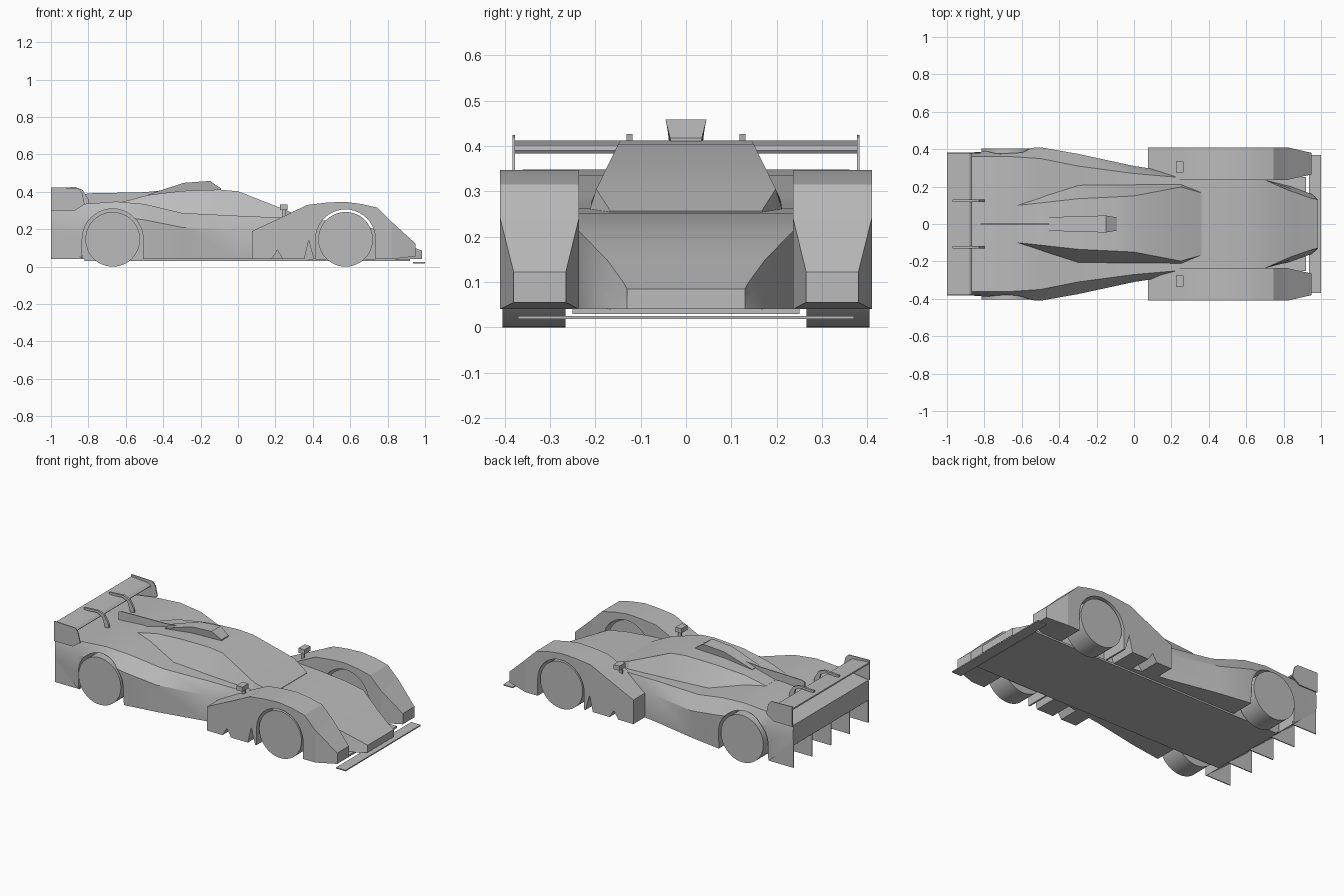
import bpy, bmesh, math

cube = bpy.data.objects.get("Cube")
if cube:
    bpy.data.objects.remove(cube, do_unlink=True)

grey = bpy.data.materials.new("plain_grey")
grey.use_nodes = True
grey.diffuse_color = (0.5, 0.5, 0.5, 1)
grey.node_tree.nodes["Principled BSDF"].inputs["Base Color"].default_value = (0.5, 0.5, 0.5, 1)


def skin(name, rings):
    """Join equal rings of points with quads and cap both ends."""
    bm = bmesh.new()
    loops = [[bm.verts.new(p) for p in ring] for ring in rings]
    n = len(loops[0])
    for a, b in zip(loops, loops[1:]):
        for i in range(n):
            j = (i + 1) % n
            bm.faces.new((a[i], a[j], b[j], b[i]))
    bm.faces.new(loops[0])
    bm.faces.new(loops[-1])
    bmesh.ops.recalc_face_normals(bm, faces=bm.faces)
    mesh = bpy.data.meshes.new(name)
    bm.to_mesh(mesh)
    bm.free()
    mesh.materials.append(grey)
    obj = bpy.data.objects.new(name, mesh)
    bpy.context.collection.objects.link(obj)
    return obj


def smooth(obj, angle=25):
    bpy.ops.object.select_all(action="DESELECT")
    bpy.context.view_layer.objects.active = obj
    obj.select_set(True)
    bpy.ops.object.shade_smooth_by_angle(angle=math.radians(angle))


def prism(name, profile, y0, y1):
    """Side profile (x, z) extruded across y."""
    return skin(name, [[(x, y, z) for x, z in profile] for y in (y0, y1)])


def loft(name, sections):
    """Symmetric sections: x, then half width and height pairs from bottom up."""
    rings = []
    for x, *v in sections:
        half = list(zip(v[::2], v[1::2]))
        rings.append([(x, y, z) for y, z in half] +
                     [(x, -y, z) for y, z in reversed(half)])
    return skin(name, rings)


def box(name, x0, x1, y0, y1, z0, z1):
    return prism(name, [(x0, z0), (x1, z0), (x1, z1), (x0, z1)], y0, y1)


def arch(cx, r, bottom):
    """Open wheel arch outline from rear foot to front foot."""
    pts = [(cx - r * math.cos(math.pi * i / 20), AXLE + r * math.sin(math.pi * i / 20))
           for i in range(21)]
    return [(cx - r, bottom)] + pts + [(cx + r, bottom)]


AXLE = 0.146
FRONT, REAR = 0.575, -0.67

# Main body from diffuser to nose
body = loft("body", [
    (-1.0, 0.37, 0.18, 0.375, 0.25, 0.37, 0.305),
    (-0.83, 0.38, 0.04, 0.385, 0.26, 0.36, 0.335),
    (-0.65, 0.39, 0.04, 0.40, 0.27, 0.36, 0.348),
    (-0.5, 0.40, 0.04, 0.41, 0.25, 0.35, 0.335),
    (-0.3, 0.37, 0.04, 0.375, 0.21, 0.31, 0.287),
    (0.0, 0.31, 0.04, 0.31, 0.20, 0.27, 0.272),
    (0.23, 0.275, 0.04, 0.275, 0.19, 0.25, 0.262),
    (0.4, 0.236, 0.04, 0.236, 0.19, 0.236, 0.252),
    (0.58, 0.236, 0.04, 0.236, 0.17, 0.236, 0.235),
    (0.7, 0.236, 0.04, 0.236, 0.15, 0.236, 0.212),
    (0.84, 0.20, 0.04, 0.19, 0.10, 0.175, 0.15),
    (0.95, 0.16, 0.04, 0.145, 0.07, 0.137, 0.098),
    (0.985, 0.13, 0.04, 0.13, 0.065, 0.13, 0.085),
])

# Rear wheel arches cut out of the body
for s in (-1, 1):
    cutter = prism("arch_cutter", arch(REAR, 0.163, -0.1), s * 0.25, s * 0.5)
    cutter.hide_render = True
    mod = body.modifiers.new("arch", "BOOLEAN")
    mod.operation = "DIFFERENCE"
    mod.solver = "EXACT"
    mod.object = cutter
    bpy.context.view_layer.objects.active = body
    bpy.ops.object.modifier_apply(modifier=mod.name)
    bpy.data.objects.remove(cutter, do_unlink=True)
smooth(body)

# Cabin with tapering tail
canopy = loft("canopy", [
    (-0.62, 0.11, 0.33, 0.10, 0.346),
    (-0.48, 0.16, 0.31, 0.115, 0.383),
    (-0.3, 0.215, 0.27, 0.135, 0.405),
    (-0.1, 0.215, 0.265, 0.145, 0.412),
    (0.0, 0.215, 0.26, 0.15, 0.403),
    (0.25, 0.215, 0.25, 0.198, 0.305),
    (0.36, 0.17, 0.24, 0.167, 0.257),
])
smooth(canopy, 20)

# Roof air intake and engine cover fin
loft("roof_scoop", [
    (-0.48, 0.03, 0.36, 0.035, 0.386),
    (-0.29, 0.03, 0.38, 0.042, 0.448),
    (-0.15, 0.03, 0.38, 0.045, 0.458),
    (-0.09, 0.03, 0.38, 0.035, 0.418),
])
prism("spine_fin", [(-0.82, 0.32), (-0.4, 0.36), (-0.4, 0.408), (-0.5, 0.398),
                    (-0.8, 0.392), (-0.82, 0.385)], -0.003, 0.003)

# Floor plank and front splitter
box("floor_plank", -0.82, 0.92, -0.25, 0.25, 0.03, 0.042)
box("front_splitter", 0.935, 1.0, -0.37, 0.37, 0.018, 0.025)

# Rear wing
prism("rear_wing", [(-1, 0.403), (-0.87, 0.383), (-0.865, 0.39), (-0.88, 0.402),
                    (-1, 0.412)], -0.38, 0.38)

# Diffuser strakes
for i in range(-2, 3):
    y = i * 0.184
    prism("diffuser_strake", [(-0.83, 0.04), (-1, 0.04), (-1, 0.19), (-0.83, 0.06)],
          y - 0.003, y + 0.003)

fender_profile = [(0.075, 0.04), (0.18, 0.04), (0.21, 0.088), (0.24, 0.04),
                  (0.355, 0.04), (0.378, 0.14), (0.405, 0.04)]
fender_profile += arch(FRONT, 0.16, 0.04)
fender_profile += [(0.82, 0.04), (0.82, 0.241), (0.745, 0.315), (0.66, 0.335),
                   (0.57, 0.347), (0.47, 0.342), (0.37, 0.33), (0.25, 0.272), (0.075, 0.19)]

for s, side in ((1, "left"), (-1, "right")):
    # Front fender with arch, and its tapered tip
    smooth(prism(side + "_front_fender", fender_profile, s * 0.236, s * 0.41))
    skin(side + "_fender_tip", [
        [(x, s * y0, z0), (x, s * y1, z0), (x, s * y1, z1), (x, s * y0, z1)]
        for x, y0, y1, z0, z1 in ((0.82, 0.236, 0.41, 0.04, 0.241),
                                  (0.95, 0.265, 0.38, 0.055, 0.122))])

    # Wheels
    for cx, end in ((FRONT, "front"), (REAR, "rear")):
        bpy.ops.mesh.primitive_cylinder_add(
            vertices=48, radius=AXLE, depth=0.139,
            location=(cx, s * 0.335, AXLE), rotation=(math.pi / 2, 0, 0))
        wheel = bpy.context.object
        wheel.name = side + "_" + end + "_wheel"
        wheel.data.materials.append(grey)
        smooth(wheel)

    # Wing end plate and swan neck mount
    prism(side + "_wing_end_plate", [(-1, 0.30), (-0.87, 0.30), (-0.82, 0.335),
                                     (-0.835, 0.40), (-0.855, 0.42), (-1, 0.424)],
          s * 0.377, s * 0.383)
    prism(side + "_wing_mount", [(-0.80, 0.32), (-0.80, 0.36), (-0.83, 0.41),
                                 (-0.87, 0.426), (-0.97, 0.42), (-0.97, 0.405),
                                 (-0.88, 0.412), (-0.845, 0.395), (-0.82, 0.32)],
          s * 0.118, s * 0.131)

    # Door mirror
    box(side + "_mirror", 0.225, 0.265, s * 0.275, s * 0.335, 0.303, 0.332)
    box(side + "_mirror_stalk", 0.235, 0.255, s * 0.285, s * 0.295, 0.19, 0.305)
